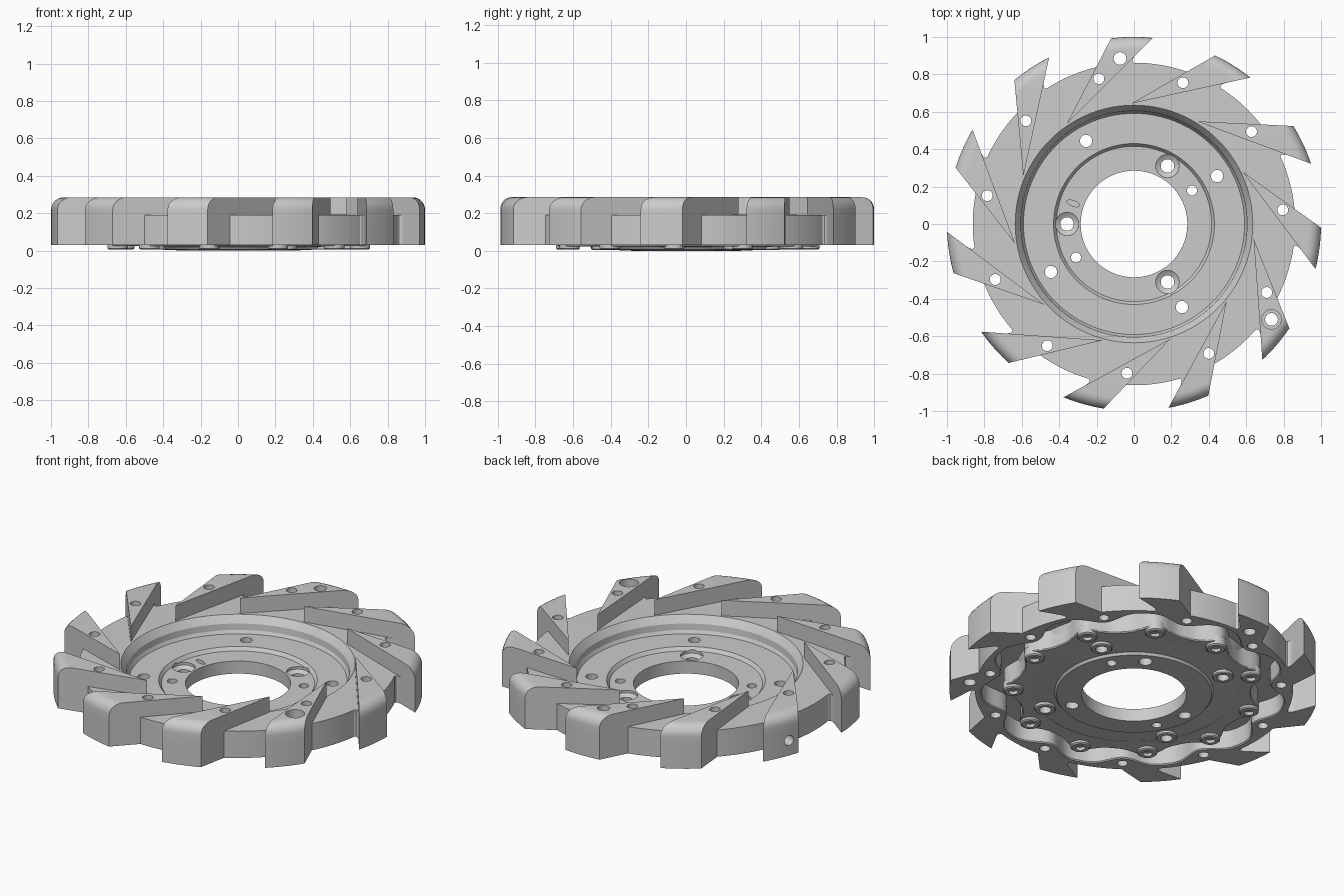
import bpy, bmesh, math
from mathutils import Vector, Matrix

if "Cube" in bpy.data.objects:
    bpy.data.objects.remove(bpy.data.objects["Cube"])

N = 11
STEP = 2 * math.pi / N
APEX, BACK, TIP = Vector((.58, .28)), Vector((1.0, -.02)), Vector((.97, -.24))


def polar(r, deg):
    return Vector((r * math.cos(math.radians(deg)), r * math.sin(math.radians(deg))))


def loft(bm, rings, mat=Matrix()):
    """Closed solid through stacked outlines."""
    vs = [[bm.verts.new(mat @ Vector(p)) for p in ring] for ring in rings]
    n = len(vs[0])
    for a, b in zip(vs, vs[1:]):
        for i in range(n):
            bm.faces.new((a[i], a[(i + 1) % n], b[(i + 1) % n], b[i]))
    bm.faces.new(vs[0][::-1])
    bm.faces.new(vs[-1])


def lathe(bm, profile, seg=96, at=(0, 0), wave=None):
    """Revolve a closed (r, z) profile; wave(r, angle) may reshape the radius."""
    vs = []
    for s in range(seg):
        t = 2 * math.pi * s / seg
        rs = [(wave(r, t) if wave else r, z) for r, z in profile]
        vs.append([bm.verts.new((at[0] + r * math.cos(t), at[1] + r * math.sin(t), z)) for r, z in rs])
    m = len(profile)
    for s in range(seg):
        a, b = vs[s], vs[(s + 1) % seg]
        for i in range(m):
            j = (i + 1) % m
            bm.faces.new((a[i], b[i], b[j], a[j]))


def pin(bm, steps, mat=Matrix(), seg=24):
    """Solid stepped cylinder from (r, z) pairs."""
    loft(bm, [[(r * math.cos(2 * math.pi * i / seg), r * math.sin(2 * math.pi * i / seg), z)
               for i in range(seg)] for r, z in steps], mat)


def finish(bm, name):
    bmesh.ops.recalc_face_normals(bm, faces=bm.faces)
    me = bpy.data.meshes.new(name)
    bm.to_mesh(me)
    bm.free()
    ob = bpy.data.objects.new(name, me)
    bpy.context.collection.objects.link(ob)
    return ob


def hit(target, radius):
    """Where the line from the tooth apex to target crosses a circle."""
    d = (target - APEX).normalized()
    b = APEX.dot(d)
    return APEX + d * (-b + math.sqrt(b * b - APEX.length_squared + radius * radius))


def arc(radius, n=10):
    p, q = hit(BACK, radius), hit(TIP, radius)
    a, b = math.atan2(p.y, p.x), math.atan2(q.y, q.x)
    return [Vector((radius * math.cos(a + (b - a) * i / n),
                    radius * math.sin(a + (b - a) * i / n))) for i in range(n + 1)]


def lift(pts, z):
    return [(p.x, p.y, z) for p in pts]


def bump(t, deg):
    """Smooth 0..1 peak repeated once per tooth."""
    return ((1 + math.cos(N * (t - math.radians(deg)))) / 2) ** 1.6


HOLE_A, BOSS_A = 70.9, 60.0


def rim_wave(r, t):
    return r - .085 * bump(t, HOLE_A) if .80 < r < .84 else r


# wheel body: bore, recessed web, lip, rim and wavy underside groove
bm = bmesh.new()
lathe(bm, [(.285, .075), (.415, .075), (.43, .095), (.60, .095), (.605, .15), (.615, .165), (.635, .192),
           (.862, .19), (.862, .03), (.832, .03), (.826, .036), (.822, .14), (.645, .14),
           (.615, .03), (.43, .02), (.42, .006), (.285, .0)], 264, wave=rim_wave)
body = finish(bm, "wheel_body")

# teeth: raised wedges with rounded outer shoulder, full-depth outer blocks, gullet fillets
upper, lower, gullet = bmesh.new(), bmesh.new(), bmesh.new()
levels = [(1.0, .17)] + [(1 - .065 * (1 - math.cos(t)), .22 + .065 * math.sin(t))
                         for t in [math.pi / 2 * i / 7 for i in range(8)]]
corner = hit(TIP, .858)
p0 = corner + (TIP - APEX).normalized() * .07
ca = math.degrees(math.atan2(corner.y, corner.x))
p2 = polar(.858, ca - 4.5)
curve = [p0 * (1 - t) ** 2 + corner * (2 * t * (1 - t)) + p2 * t * t for t in [i / 8 for i in range(9)]]
fillet = curve + [polar(.845, ca - 4), polar(.845, ca + 1), corner + polar(.015, ca + 90)]
for k in range(N):
    rot = Matrix.Rotation(k * STEP, 4, 'Z')
    loft(upper, [lift([APEX] + arc(r), z) for r, z in levels], rot)
    block = arc(1.0) + arc(.84)[::-1]
    loft(lower, [lift(block, .03), lift(block, .20)], rot)
    loft(gullet, [lift(fillet, .03), lift(fillet, .19)], rot)
teeth = finish(upper, "tooth_wedges")
blocks = finish(lower, "tooth_outer_blocks")
fillets = finish(gullet, "gullet_fillets")

# scalloped underside plate with low bosses
bm = bmesh.new()
lathe(bm, [(.58, .024), (.70, .024), (.705, .03), (.705, .145), (.65, .145)], 264,
      wave=lambda r, t: r - .07 * (1 - bump(t, BOSS_A)) if r > .66 else r - .03)
plate = finish(bm, "scalloped_plate")
bm = bmesh.new()
for k in range(N):
    lathe(bm, [(.026, .006), (.046, .006), (.054, .012), (.056, .06), (.026, .06)], 24,
          polar(.655, BOSS_A + math.degrees(k * STEP)))
for a in (30, 120, 210, 300):
    lathe(bm, [(.033, .005), (.052, .005), (.057, .01), (.057, .04), (.033, .04)], 24, polar(.513, a))
bosses = finish(bm, "underside_bosses")

# drill set
bm = bmesh.new()


def drill(p, steps):
    pin(bm, steps, Matrix.Translation((p.x, p.y, 0)))


for k in range(N):
    drill(polar(.799, HOLE_A + math.degrees(k * STEP)), [(.029, -.1), (.029, .4)])
for a in (30, 120, 210, 300):
    drill(polar(.513, a), [(.033, -.1), (.033, .4)])
for a in (60, 180, 300):
    drill(polar(.358, a), [(.036, -.1), (.036, .045), (.048, .05), (.062, .06), (.062, .4)])
for a in (30, 210):
    drill(polar(.358, a), [(.027, -.1), (.027, .4)])
drill(Vector((-.075, .885)), [(.034, -.1), (.034, .4)])
drill(Vector((.735, -.51)), [(.034, -.1), (.034, .23), (.052, .23), (.052, .4)])
# slanted slot in the hub and radial screw hole in one tooth
pin(bm, [(.036, .05), (.036, .4)], Matrix.Translation((-.325, .11, 0))
    @ Matrix.Rotation(math.radians(-20), 4, 'Z') @ Matrix.Diagonal((1, .4, 1, 1)))
pin(bm, [(.03, .93), (.03, 1.1)], Matrix.Translation((0, 0, .12))
    @ Matrix.Rotation(math.radians(159), 4, 'Z') @ Matrix.Rotation(math.pi / 2, 4, 'Y'))
drills = finish(bm, "drill_cutter")
drills.hide_render = True

for ob in (body, teeth, blocks, fillets, plate, bosses):
    bpy.ops.object.select_all(action='DESELECT')
    bpy.context.view_layer.objects.active = ob
    ob.select_set(True)
    if ob in (body, teeth, blocks):
        mod = ob.modifiers.new("holes", 'BOOLEAN')
        mod.operation, mod.solver, mod.object = 'DIFFERENCE', 'EXACT', drills
        bpy.ops.object.modifier_apply(modifier=mod.name)
    bpy.ops.object.shade_smooth_by_angle(angle=math.radians(28))
bpy.data.objects.remove(drills)
